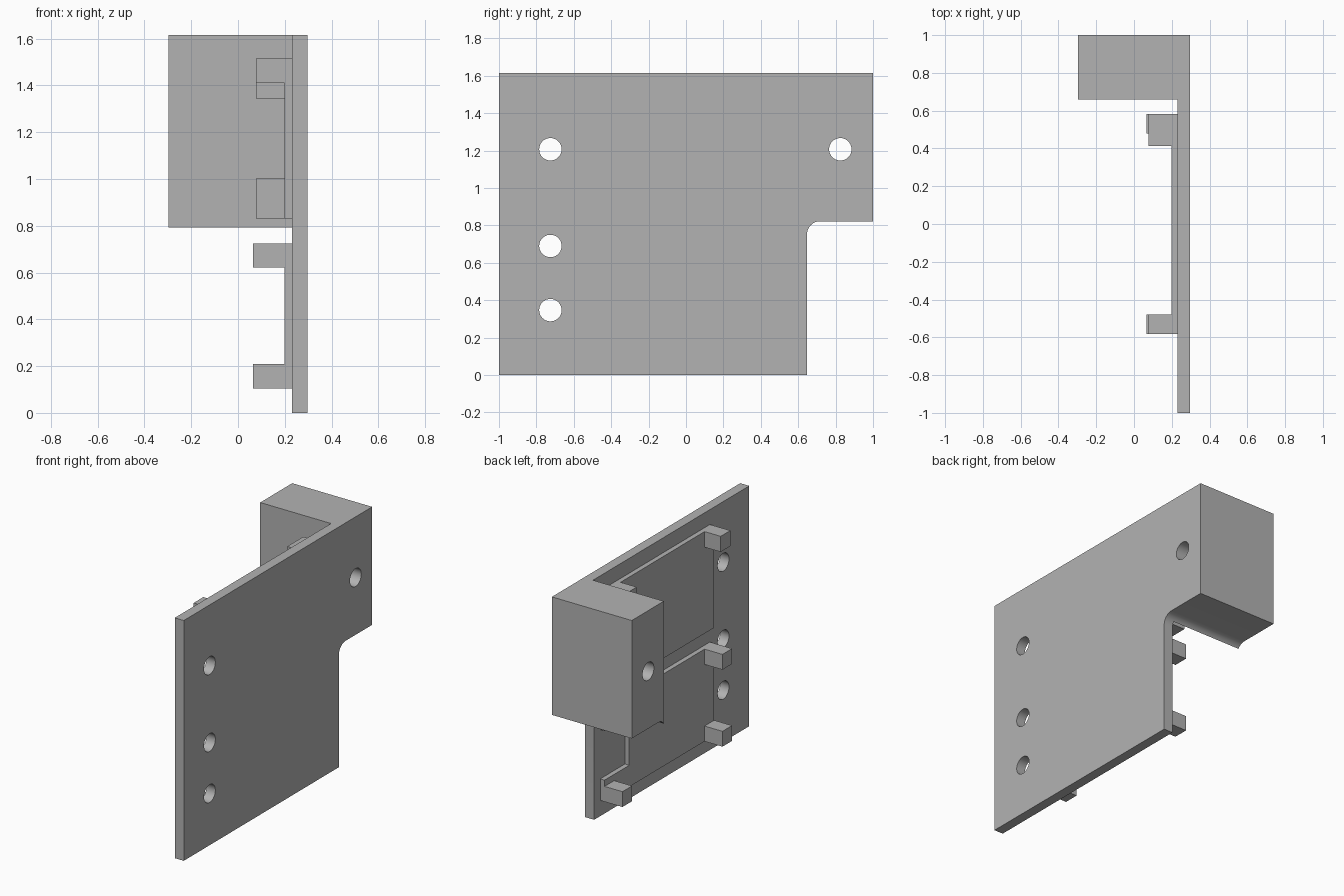
import bpy
import bmesh
from math import cos, sin, pi, radians

cube = bpy.data.objects.get("Cube")
if cube:
    bpy.data.objects.remove(cube, do_unlink=True)

grey = bpy.data.materials.new("plain_grey")
grey.use_nodes = True
COLOUR = (0.45, 0.45, 0.45, 1)
grey.diffuse_color = COLOUR
grey.node_tree.nodes["Principled BSDF"].inputs["Base Color"].default_value = COLOUR

OUTER, INNER, PAD = 0.297, 0.23, 0.198   # x of plate back, plate face, pad face
HEIGHT = 1.615


def extrude(name, profile, x0, x1):
    """Prism from a (y, z) outline, running along x."""
    bm = bmesh.new()
    face = bm.faces.new([bm.verts.new((x0, y, z)) for y, z in profile])
    new = bmesh.ops.extrude_face_region(bm, geom=[face])["geom"]
    verts = [v for v in new if isinstance(v, bmesh.types.BMVert)]
    bmesh.ops.translate(bm, verts=verts, vec=(x1 - x0, 0, 0))
    bmesh.ops.recalc_face_normals(bm, faces=bm.faces)
    mesh = bpy.data.meshes.new(name)
    bm.to_mesh(mesh)
    bm.free()
    mesh.materials.append(grey)
    obj = bpy.data.objects.new(name, mesh)
    bpy.context.collection.objects.link(obj)
    return obj


def box(name, x0, x1, y0, y1, z0, z1):
    return extrude(name, [(y0, z0), (y1, z0), (y1, z1), (y0, z1)], x0, x1)


def arc(y, z, r, start, end, steps):
    angles = [start + (end - start) * i / steps for i in range(steps + 1)]
    return [(y + r * cos(a), z + r * sin(a)) for a in angles]


def cut(target, cutter):
    mod = target.modifiers.new("cut", "BOOLEAN")
    mod.operation, mod.solver, mod.object = "DIFFERENCE", "EXACT", cutter
    cutter.hide_render = True
    cutter.hide_viewport = True


# Plate and end block share one outline with a rounded notch
NOTCH_Y, NOTCH_Z, R = 0.647, 0.822, 0.07
outline = [(-1, 0), (NOTCH_Y, 0)]
outline += arc(NOTCH_Y + R, NOTCH_Z - R, R, pi, pi / 2, 12)
outline += [(1, NOTCH_Z), (1, HEIGHT), (-1, HEIGHT)]
body = extrude("mounting_plate", outline, -OUTER, OUTER)

# Hollow in front of the block, and screw holes
cutters = [box("hollow_cutter", -1, INNER, -2, 0.66, -1, 2)]
for y, z in ((-0.725, 1.207), (-0.725, 0.69), (-0.725, 0.347), (0.825, 1.207)):
    cutters.append(extrude("hole_cutter", arc(y, z, 0.06, 0, 2 * pi, 40)[:-1], -1, 1))
for c in cutters:
    cut(body, c)
bpy.context.view_layer.update()
graph = bpy.context.evaluated_depsgraph_get()
body.data = bpy.data.meshes.new_from_object(body.evaluated_get(graph))
body.modifiers.clear()
for c in cutters:
    bpy.data.objects.remove(c, do_unlink=True)
for p in body.data.polygons:
    p.use_smooth = True
body.data.set_sharp_from_angle(angle=radians(30))

# Raised pads; the lower one has a recess in its rear edge
E = 0.582
ROOT = INNER + 0.01
box("upper_pad", PAD, ROOT, -E, E, 0.83, 1.515)
extrude("lower_pad", [(-E, 0.105), (E, 0.105), (E, 0.25), (0.32, 0.25),
                      (0.32, 0.58), (E, 0.58), (E, 0.725), (-E, 0.725)], PAD, ROOT)

# Corner pegs
for z, level in ((0.105, "bottom"), (0.622, "top")):
    box("lower_front_peg_" + level, 0.065, ROOT, -E, -0.48, z, z + 0.103)
    box("lower_rear_peg_" + level, 0.065, ROOT, 0.48, E, z, z + 0.103)
box("upper_front_peg", 0.078, ROOT, -E, -0.48, 1.41, 1.515)
for z, level in ((0.83, "bottom"), (1.343, "top")):
    box("upper_rear_peg_" + level, 0.078, ROOT, 0.412, E, z, z + 0.172)
